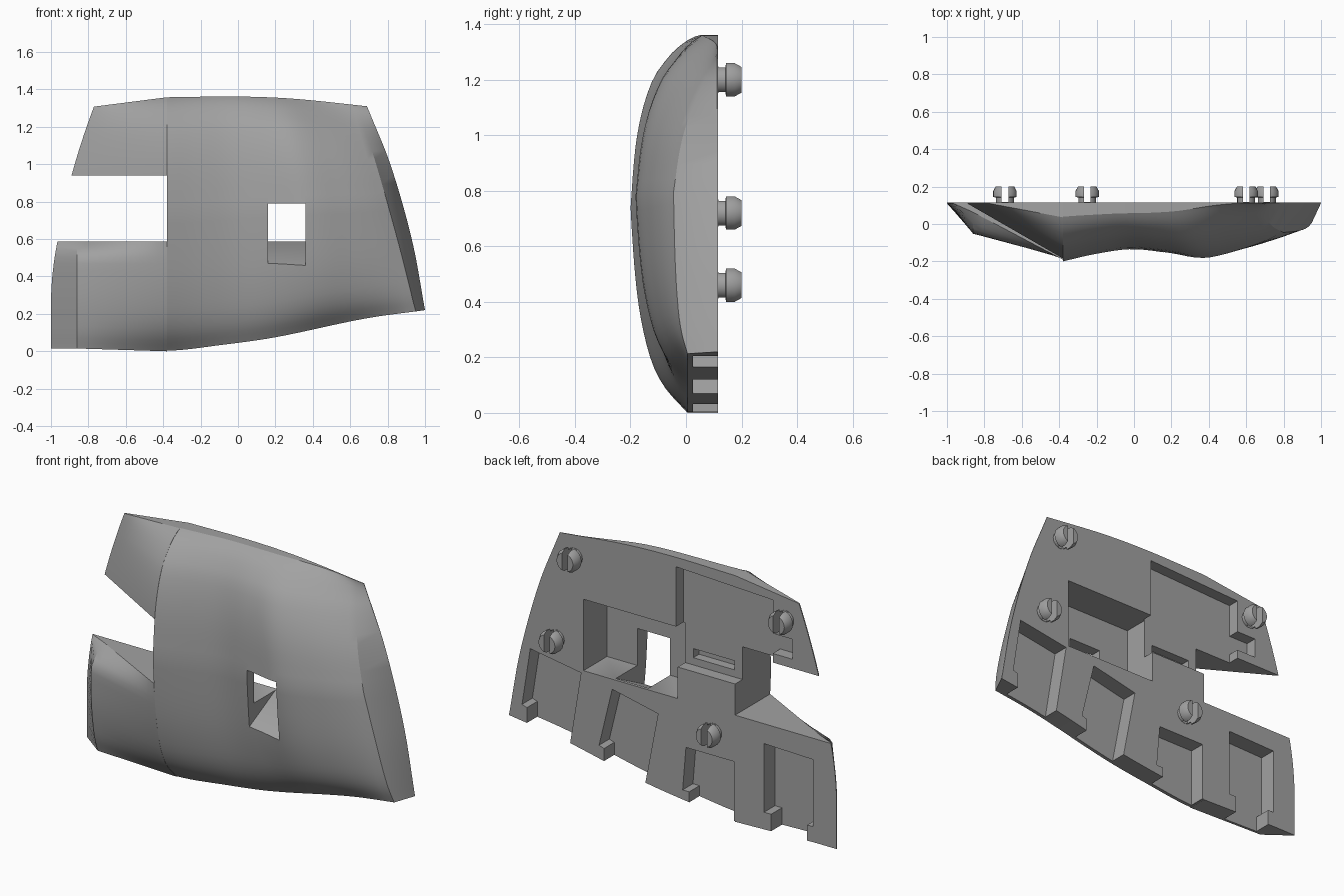
import bpy, bmesh, math

BACK = 0.115
SPLIT = -0.38

old = bpy.data.objects.get("Cube")
if old:
    bpy.data.objects.remove(old, do_unlink=True)

grey = bpy.data.materials.new("mid grey")
grey.use_nodes = True
COLOUR = (0.36, 0.36, 0.36, 1)
grey.diffuse_color = COLOUR
grey.node_tree.nodes["Principled BSDF"].inputs["Base Color"].default_value = COLOUR


def curve(pts):
    """Smooth function through (position, value) pairs."""
    n = len(pts)

    def slope(i):
        a, b = pts[max(i - 1, 0)], pts[min(i + 1, n - 1)]
        return (b[1] - a[1]) / (b[0] - a[0])

    def f(t):
        t = min(max(t, pts[0][0]), pts[-1][0])
        i = next(k for k in range(n - 1) if t <= pts[k + 1][0])
        (x0, y0), (x1, y1) = pts[i], pts[i + 1]
        h = x1 - x0
        s = (t - x0) / h
        return (y0 * (1 + 2 * s) * (1 - s) ** 2 + slope(i) * h * s * (1 - s) ** 2
                + y1 * s * s * (3 - 2 * s) + slope(i + 1) * h * s * s * (s - 1))
    return f


def finish(name, bm):
    bmesh.ops.recalc_face_normals(bm, faces=bm.faces)
    mesh = bpy.data.meshes.new(name)
    bm.to_mesh(mesh)
    bm.free()
    mesh.materials.append(grey)
    ob = bpy.data.objects.new(name, mesh)
    bpy.context.collection.objects.link(ob)
    return ob


def panel(name, rows):
    """Curved front from rows of (x, depth, z), closed by a flat back."""
    bm = bmesh.new()
    g = [[bm.verts.new((x, BACK - d, z)) for x, d, z in r] for r in rows]
    for a, b in zip(g, g[1:]):
        for i in range(len(a) - 1):
            bm.faces.new((a[i], a[i + 1], b[i + 1], b[i]))
    rim = g[0] + [r[-1] for r in g[1:-1]] + g[-1][::-1] + [r[0] for r in g[-2:0:-1]]
    back = [bm.verts.new((v.co.x, BACK, v.co.z)) for v in rim]
    for i in range(len(rim)):
        j = (i + 1) % len(rim)
        bm.faces.new((rim[i], rim[j], back[j], back[i]))
    bm.faces.new(back)
    return finish(name, bm)


def prism(pts, lo, hi, along_x=False):
    """Extruded polygon: xz outline along y, or yz outline along x."""
    bm = bmesh.new()
    ends = [[bm.verts.new((h, p, q) if along_x else (p, h, q)) for p, q in pts]
            for h in (lo, hi)]
    for e in ends:
        bm.faces.new(e)
    for i in range(len(pts)):
        j = (i + 1) % len(pts)
        bm.faces.new((ends[0][i], ends[0][j], ends[1][j], ends[1][i]))
    ob = finish("cutter", bm)
    ob.hide_render = True
    return ob


def rect(x0, x1, z0, z1):
    return [(x0, z0), (x1, z0), (x1, z1), (x0, z1)]


def cut(ob, cutters):
    bpy.context.view_layer.objects.active = ob
    for c in cutters:
        m = ob.modifiers.new("cut", "BOOLEAN")
        m.operation, m.solver, m.object = "DIFFERENCE", "EXACT", c
        bpy.ops.object.modifier_apply(modifier=m.name)


def smooth(ob):
    bpy.ops.object.select_all(action="DESELECT")
    ob.select_set(True)
    bpy.context.view_layer.objects.active = ob
    bpy.ops.object.shade_smooth_by_angle(angle=math.radians(28))


# Outline and bulge curves of the shell
bottom = curve([(-1, .015), (-.38, .003), (-.08, .035), (.2, .075), (.68, .175), (1, .22)])
top = curve([(-.38, 1.358), (0, 1.362), (.3, 1.35), (.69, 1.31)])
front_edge = curve([(0, .95), (.35, .855), (.72, .74), (1, .64)])
back_edge = curve([(0, 1), (.35, .93), (.72, .815), (1, .69)])
bulge = curve([(0, .315), (.15, .275), (.31, .25), (.48, .27), (.64, .297),
               (.81, .25), (.93, .2), (1, .16)])
low = curve([(0, 0), (.07, .41), (.15, .66), (.3, .87), (.54, 1), (.6, 1)])
high = curve([(.5, 1), (.54, 1), (.74, .92), (.88, .75), (.955, .52), (.985, .36), (1, .24)])


def depth(u, v):
    d = bulge(u)
    if v < .54:
        return .11 + (d - .11) * low(v)
    return max(d * high(v) ** (1 + 2.4 * u ** 4), .004)


def spread(n):
    return [.5 - .5 * math.cos(math.pi * i / n) for i in range(n + 1)]


# Main shell with its side band
rows = []
for v in spread(36):
    cols = [(SPLIT + i / 30 * (front_edge(v) - SPLIT), depth(i / 30, v)) for i in range(31)]
    cols.append((back_edge(v), .003))
    rows.append([(x, d, bottom(x) + v * (top(x) - bottom(x))) for x, d in cols])
shell = panel("main_shell", rows)

# Upper wing, sloping back to a thin left edge
rows = []
for s in spread(16):
    z = .94 + s * .418
    left = -.89 + .12 * s + .02 * s * (s - 1)
    rows.append([(SPLIT + t * (left - SPLIT),
                  depth(0, z / 1.36) * (1 - t) + .006 * t,
                  z - .05 * s * t) for t in (i / 8 for i in range(9))])
upper_wing = panel("upper_wing", rows)

# Lower wing, with a corner band and a top that slopes back
corner = curve([(0, .11), (.1, .14), (.3, .165), (.59, .165)])
rows = []
for s in spread(20):
    z = s * .588
    left = -1 + .035 * max(0, (s - .4) / .6) ** 2
    drop = max(0, (z - .48) / .108) ** 2
    row = []
    for t in (i / 10 for i in range(11)):
        d = depth(0, z / 1.36) * (1 - t) + corner(z) * t
        d += (depth(0, z / 1.36) * (1 - .83 * t) - d) * drop
        row.append((SPLIT - .48 * t, d, z + .015 * t * (1 - s)))
    row.append((left, .005, z + .015 * (1 - s)))
    rows.append(row)
lower_wing = panel("lower_wing", rows)

# Recesses in the back, the window and the open slots along the bottom edge
slots = [
    [(.87, .62), (.92, .3), (.89, .29), (.89, -.1), (.67, -.1), (.56, .57)],
    [(.37, .53), (.45, .2), (.42, .19), (.42, -.1), (.2, -.1), (.09, .47)],
    [(-.08, .33), (-.06, .09), (-.1, .09), (-.1, -.1), (-.372, -.1), (-.372, .33)],
]
corner_slot = [(-.557, .478), (-.557, .1), (-.6, .1), (-.6, -.1),
               (-.82, -.1), (-.82, .1), (-.855, .1), (-.855, .47)]
wing_recess = [(-.02, .76), (-.02, 1.31), (-.61, 1.285), (-.61, 1.1), (-.73, 1.1),
               (-.73, .99), (-.61, .99), (-.61, .76)]
slot_cutters = [prism(p, .025, .3) for p in slots]
corner_cutter = prism(corner_slot, .02, .3)
wing_cutter = prism(wing_recess, .05, .3)
chamber = prism(rect(-.03, .545, .586, .98), -.09, .31)
window = prism([(-.4, .45), (-.16, .455), (.1, .587), (.1, .79), (-.4, .79)],
               .16, .36, along_x=True)
thin_slot = prism(rect(-.33, -.08, .8, .85), .0, .32)

cut(shell, slot_cutters + [wing_cutter, chamber, window, thin_slot])
cut(upper_wing, [wing_cutter])
cut(lower_wing, [corner_cutter])

# Split snap pegs on the back
PEG = [(.048, .1), (.048, .142), (.063, .144), (.063, .175), (.05, .2)]
SIDES = 24
peg_cutters = []
pegs = []
for k, (px, pz) in enumerate([(.6, 1.2), (.71, .72), (-.69, 1.2), (-.25, .46)]):
    bm = bmesh.new()
    rings = [[bm.verts.new((px + r * math.cos(a), y, pz + r * math.sin(a)))
              for a in (2 * math.pi * i / SIDES for i in range(SIDES))] for r, y in PEG]
    for a, b in zip(rings, rings[1:]):
        for i in range(SIDES):
            j = (i + 1) % SIDES
            bm.faces.new((a[i], a[j], b[j], b[i]))
    bm.faces.new(rings[0])
    bm.faces.new(rings[-1])
    peg = finish("snap_peg_%d" % (k + 1), bm)
    gap = prism(rect(px - .018, px + .018, pz - .1, pz + .1), BACK + .002, .3)
    cut(peg, [gap])
    peg_cutters.append(gap)
    pegs.append(peg)

for ob in [shell, upper_wing, lower_wing] + pegs:
    smooth(ob)
for c in slot_cutters + peg_cutters + [corner_cutter, wing_cutter, chamber, window, thin_slot]:
    bpy.data.objects.remove(c, do_unlink=True)
